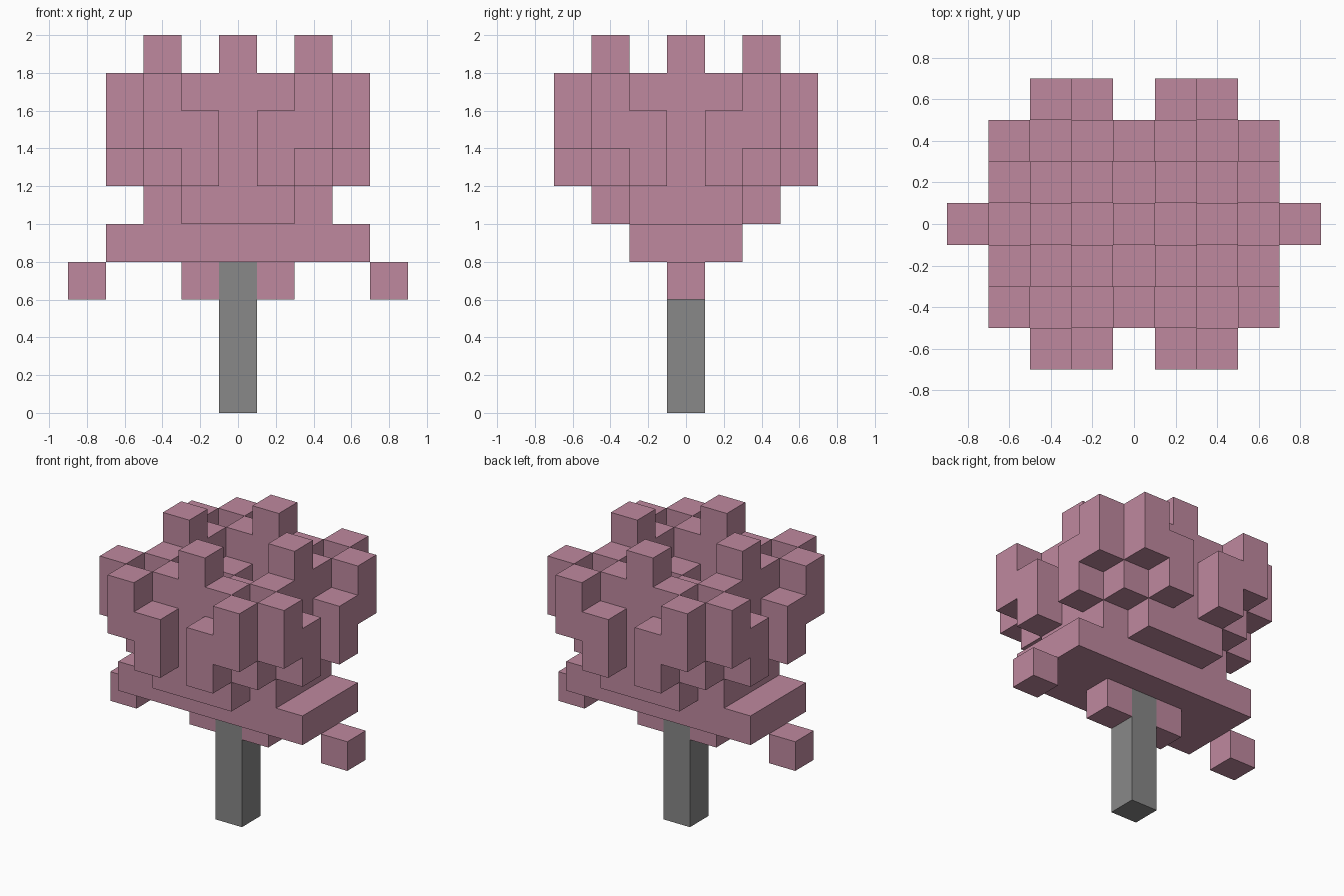
import bpy
import bmesh
from mathutils import Vector

CELL = 0.2

old = bpy.data.objects.get("Cube")
if old:
    bpy.data.objects.remove(old, do_unlink=True)


def make_material(name, color):
    mat = bpy.data.materials.new(name)
    mat.use_nodes = True
    mat.diffuse_color = color
    mat.node_tree.nodes["Principled BSDF"].inputs["Base Color"].default_value = color
    return mat


def block_object(name, cells, mat):
    """Skin a set of grid cells, keeping only the outer faces."""
    bm = bmesh.new()
    for cell in cells:
        for axis in range(3):
            for sign in (-1, 1):
                normal = Vector((0, 0, 0))
                normal[axis] = sign
                if tuple(int(c + n) for c, n in zip(cell, normal)) in cells:
                    continue
                u = Vector((0, 0, 0))
                u[(axis + 1) % 3] = 0.5
                v = normal.cross(u)
                mid = Vector(cell) + Vector((0, 0, 0.5)) + normal / 2
                ring = (mid - u - v, mid + u - v, mid + u + v, mid - u + v)
                bm.faces.new([bm.verts.new(p * CELL) for p in ring])
    bmesh.ops.remove_doubles(bm, verts=bm.verts[:], dist=0.001)
    # Merge coplanar squares into large flat faces
    bmesh.ops.dissolve_limit(bm, angle_limit=0.01, verts=bm.verts[:], edges=bm.edges[:])
    mesh = bpy.data.meshes.new(name)
    bm.to_mesh(mesh)
    bm.free()
    mesh.materials.append(mat)
    obj = bpy.data.objects.new(name, mesh)
    bpy.context.collection.objects.link(obj)
    return obj


pink = make_material("blossom pink", (0.521, 0.25, 0.345, 1))
grey = make_material("trunk grey", (0.246, 0.246, 0.246, 1))

# Trunk
block_object("trunk", {(0, 0, k) for k in range(4)}, grey)

# Crown: bottom and top layer of each column, by distance from both axes
SPANS = {
    (0, 0): (5, 8), (1, 0): (5, 7), (1, 1): (5, 8), (2, 0): (5, 10),
    (2, 1): (5, 9), (2, 2): (6, 8), (3, 1): (6, 8), (3, 2): (7, 9),
}
crown = set()
for i in range(-3, 4):
    for j in range(-3, 4):
        key = (max(abs(i), abs(j)), min(abs(i), abs(j)))
        crown |= {(i, j, k) for k in range(*SPANS.get(key, (0, 0)))}

# Broad slab under the crown
crown |= {(i, j, 4) for i in range(-3, 4) for j in range(-1, 2)}
block_object("blossom_crown", crown, pink)

# Hanging blossoms beside the trunk and at the slab ends
for side, label in ((1, "left"), (-1, "right")):
    block_object(label + "_inner_blossom", {(side, 0, 3)}, pink)
    block_object(label + "_outer_blossom", {(side * 4, 0, 3)}, pink)
